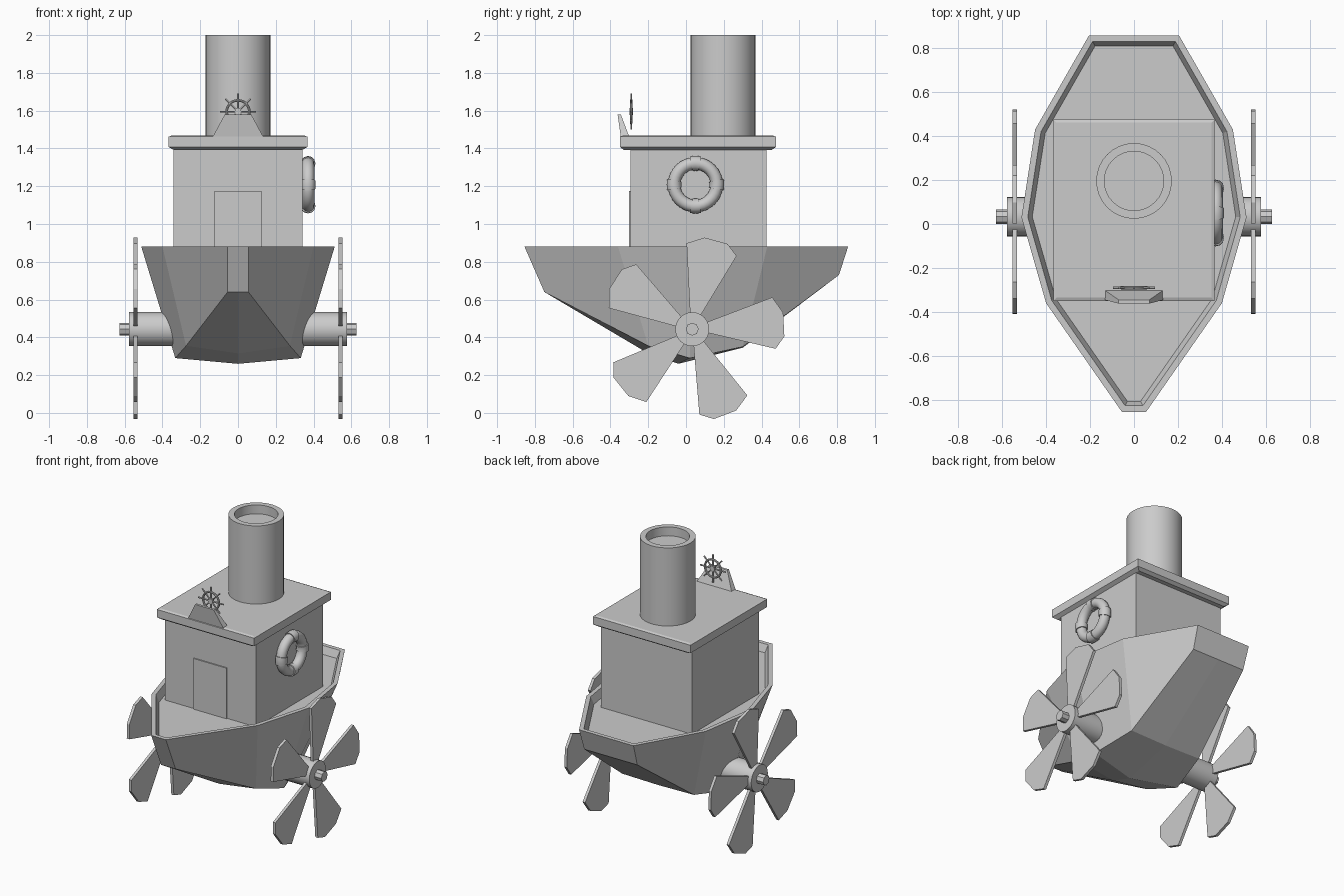
import bpy, bmesh
from math import sin, cos, pi, radians
from mathutils import Vector, Matrix

if "Cube" in bpy.data.objects:
    bpy.data.objects.remove(bpy.data.objects["Cube"])


def finish(name, bm, smooth=False):
    bmesh.ops.recalc_face_normals(bm, faces=bm.faces)
    mesh = bpy.data.meshes.new(name)
    bm.to_mesh(mesh)
    bm.free()
    ob = bpy.data.objects.new(name, mesh)
    bpy.context.collection.objects.link(ob)
    if smooth:
        bpy.ops.object.select_all(action='DESELECT')
        ob.select_set(True)
        bpy.context.view_layer.objects.active = ob
        bpy.ops.object.shade_smooth_by_angle(angle=radians(35))
    return ob


def loft(bm, rings, loop=False):
    """Skin a list of equal-length rings, capping the ends unless looped."""
    vs = [[bm.verts.new(p) for p in r] for r in rings]
    n = len(vs[0])
    for a, b in zip(vs, vs[1:] + ([vs[0]] if loop else [])):
        for i in range(n):
            bm.faces.new((a[i], a[(i + 1) % n], b[(i + 1) % n], b[i]))
    if not loop:
        bm.faces.new(vs[0])
        bm.faces.new(vs[-1])


def rect(x, y0, y1, z):
    return [(-x, y0, z), (x, y0, z), (x, y1, z), (-x, y1, z)]


def circle(c, r, n, axis):
    u, v = {'X': ((0, 1, 0), (0, 0, 1)), 'Z': ((1, 0, 0), (0, 1, 0))}[axis]
    u, v, c = Vector(u), Vector(v), Vector(c)
    return [c + r * (cos(2 * pi * i / n) * u + sin(2 * pi * i / n) * v) for i in range(n)]


def torus(bm, c, major, minor, u, a0=0, a1=2 * pi, seg=32, n=12):
    """Ring or ring segment spanning direction u and z."""
    u, z, c = Vector(u), Vector((0, 0, 1)), Vector(c)
    w = u.cross(z)
    full = a1 - a0 > 6.28
    rings = []
    for i in range(seg if full else seg + 1):
        a = a0 + (a1 - a0) * i / seg
        d = cos(a) * u + sin(a) * z
        rings.append([c + d * (major + minor * cos(2 * pi * j / n)) + w * minor * sin(2 * pi * j / n)
                      for j in range(n)])
    loft(bm, rings, loop=full)


# Hull: stations of rail, chine and keel, with a sunken deck
stations = [((.055, -.855), (.055, -.75, .64), (-.75, .64)),
            ((.40, -.36), (.275, -.20, .355), (-.20, .315)),
            ((.512, .03), (.332, .02, .29), (-.04, .26)),
            ((.45, .43), (.27, .30, .35), (.30, .345)),
            ((.205, .858), (.20, .81, .73), (.81, .73))]
bm = bmesh.new()
loft(bm, [[(-t[0], t[1], .88), (-c[0], c[1], c[2]), (0, *k), c, (t[0], t[1], .88)]
          for t, c, k in stations])
tops = [f for f in bm.faces if all(abs(v.co.z - .88) < 1e-4 for v in f.verts)]
bmesh.ops.recalc_face_normals(bm, faces=bm.faces)
deck = bmesh.ops.dissolve_faces(bm, faces=tops)['region']
bmesh.ops.inset_individual(bm, faces=deck, thickness=.028, use_even_offset=True)
bmesh.ops.inset_individual(bm, faces=deck, thickness=.02, use_even_offset=True)
for v in deck[0].verts:
    v.co.z = .83
finish("hull", bm)

# Cabin, door and roof
for name, rings in {
    "cabin": [rect(.342, -.295, .425, .82), rect(.342, -.295, .425, 1.41)],
    "door": [rect(.125, -.303, -.28, .82), rect(.125, -.303, -.28, 1.175)],
    "roof": [rect(.342, -.33, .455, 1.393), rect(.367, -.35, .476, 1.408),
             rect(.367, -.35, .476, 1.462), rect(.352, -.335, .461, 1.468)],
    "helm_console": [rect(.135, -.345, -.30, 1.46), rect(.07, -.362, -.345, 1.58)],
}.items():
    bm = bmesh.new()
    loft(bm, rings)
    finish(name, bm)

# Funnel with a shallow recess at the top
bm = bmesh.new()
loft(bm, [circle((0, .196, z), r, 32, 'Z')
          for r, z in ((.172, 1.45), (.172, 2), (.135, 2), (.135, 1.94))])
finish("funnel", bm, True)

# Ship's wheel behind the console
bm = bmesh.new()
hub = Vector((0, -.29, 1.595))
torus(bm, hub, .06, .007, (1, 0, 0), seg=24, n=8)
for k in range(4):
    bmesh.ops.create_cone(bm, cap_ends=True, segments=6, radius1=.005, radius2=.005, depth=.19,
                          matrix=Matrix.Translation(hub) @ Matrix.Rotation(k * pi / 4, 4, 'Y'))
bmesh.ops.create_cone(bm, cap_ends=True, segments=12, radius1=.018, radius2=.018, depth=.018,
                      matrix=Matrix.Translation(hub) @ Matrix.Rotation(pi / 2, 4, 'X'))
finish("steering_wheel", bm, True)

# Life ring with four bands on the right wall
centre = (.371, .05, 1.208)
bm = bmesh.new()
torus(bm, centre, .113, .033, (0, 1, 0))
finish("life_ring", bm, True)
bm = bmesh.new()
for k in range(4):
    torus(bm, centre, .113, .039, (0, 1, 0), k * pi / 2 - .2, k * pi / 2 + .2, seg=4)
finish("life_ring_bands", bm, True)

# Paddle wheels: hub, axle pin and five flared blades on each side
blade = [(-.03, .455), (.065, .485), (.187, .452), (.235, .388), (.03, .05), (-.01, .05)]
for side, s in (("left", -1), ("right", 1)):
    bm = bmesh.new()
    loft(bm, [circle((s * x, .033, .443), .09, 24, 'X') for x in (.2, .577)])
    loft(bm, [circle((s * x, .033, .443), .034, 8, 'X') for x in (.56, .628)])
    finish(side + "_hub", bm, True)
    bm = bmesh.new()
    for k in range(5):
        a = k * 2 * pi / 5
        loft(bm, [[(s * x, .033 + y * cos(a) + z * sin(a), .443 - y * sin(a) + z * cos(a))
                   for y, z in blade] for x in (.533, .552)])
    finish(side + "_blades", bm)
